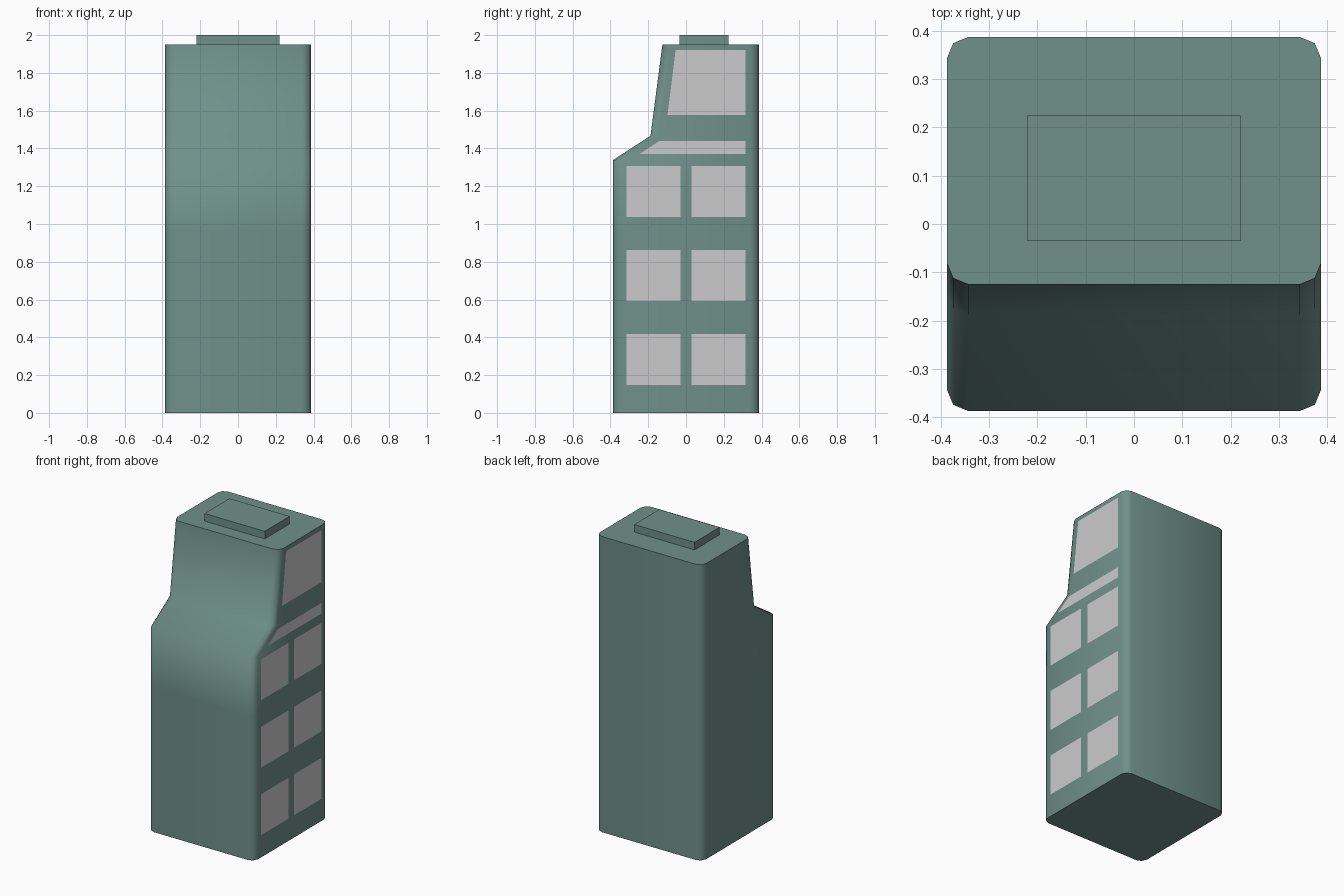
import bpy, bmesh, math

if "Cube" in bpy.data.objects:
    bpy.data.objects.remove(bpy.data.objects["Cube"])

HALF = 0.387      # half width and depth of the tower
CUT = 0.044       # corner rounding radius

teal = bpy.data.materials.new("teal_wall")
teal.diffuse_color = (0.16, 0.28, 0.25, 1)
teal.use_nodes = True
teal.node_tree.nodes["Principled BSDF"].inputs["Base Color"].default_value = teal.diffuse_color


def add_object(name, bm, material=None):
    mesh = bpy.data.meshes.new(name)
    bm.to_mesh(mesh)
    bm.free()
    obj = bpy.data.objects.new(name, mesh)
    bpy.context.collection.objects.link(obj)
    if material:
        mesh.materials.append(material)
    return obj


def rounded_outline(front):
    """Plan outline with two-segment rounded corners, counter-clockwise."""
    centres = [(HALF - CUT, HALF - CUT), (CUT - HALF, HALF - CUT),
               (CUT - HALF, front + CUT), (HALF - CUT, front + CUT)]
    points = []
    for i, (cx, cy) in enumerate(centres):
        for step in range(3):
            a = math.radians(90 * i + 45 * step)
            points.append((cx + CUT * math.cos(a), cy + CUT * math.sin(a)))
    return points


# Tower body: stacked outlines whose front steps back near the top
levels = [(0, -HALF), (0.95, -HALF), (1.338, -HALF), (1.467, -0.188), (1.95, -0.125)]
bm = bmesh.new()
rings = [[bm.verts.new((x, y, z)) for x, y in rounded_outline(front)]
         for z, front in levels]
for low, high in zip(rings, rings[1:]):
    for i in range(len(low)):
        j = (i + 1) % len(low)
        bm.faces.new((low[i], low[j], high[j], high[i]))
bm.faces.new(rings[-1])
bm.faces.new(rings[0][::-1])
body = add_object("tower_body", bm, teal)
bpy.context.view_layer.objects.active = body
body.select_set(True)
bpy.ops.object.shade_smooth_by_angle(angle=math.radians(62))

# Low box on the roof
bm = bmesh.new()
bmesh.ops.create_cube(bm, size=1)
bmesh.ops.scale(bm, vec=(0.44, 0.26, 0.05), verts=bm.verts)
bmesh.ops.translate(bm, vec=(0, 0.095, 1.975), verts=bm.verts)
add_object("roof_box", bm, teal)


# Flat window panes on the right side only
def window(name, z0, z1, left0, left1, right):
    bm = bmesh.new()
    corners = [(left0, z0), (right, z0), (right, z1), (left1, z1)]
    bm.faces.new([bm.verts.new((HALF + 0.002, y, z)) for y, z in corners])
    add_object(name, bm)


for floor in range(3):
    z = 0.148 + 0.445 * floor
    window(f"front_window_{floor + 1}", z, z + 0.27, -0.315, -0.315, -0.03)
    window(f"rear_window_{floor + 1}", z, z + 0.27, 0.03, 0.03, 0.315)
window("strip_window", 1.37, 1.44, -0.246, -0.14, 0.315)
window("top_window", 1.577, 1.92, -0.098, -0.055, 0.315)
